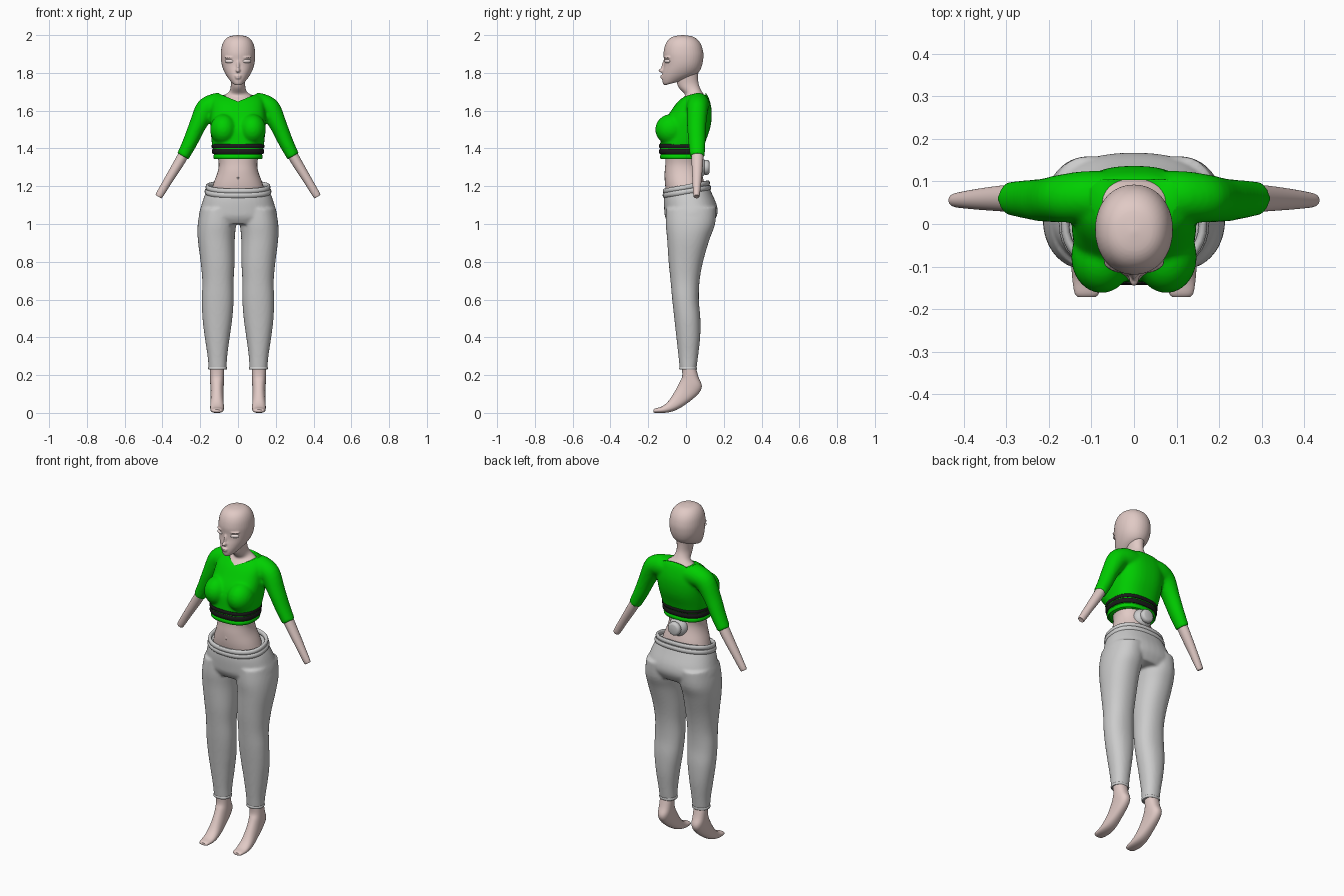
import bpy, bmesh, math
from mathutils import Vector, Matrix


def material(name, rgb):
    m = bpy.data.materials.new(name)
    m.diffuse_color = (*rgb, 1)
    return m


SKIN = material("skin", (0.75, 0.59, 0.56))
PALE = material("pale", (0.85, 0.74, 0.72))
GREEN = material("green_cloth", (0.0, 0.62, 0.0))
BLACK = material("black_band", (0.01, 0.01, 0.01))


def prof(rx, yf, zf, yb, zb, cx=0):
    """Ring given by half width, front point and back point."""
    return [cx, (yf + yb) / 2, (zf + zb) / 2, rx, 0, 0, 0, (yb - yf) / 2, (zb - zf) / 2]


def limb(s, x, y, z, ax, az, r, ry):
    """Ring across an arm; (ax, az) is the outward direction."""
    return [s * x, y, z, s * ax * r, 0, az * r, 0, ry, 0]


def loft(bm, secs, e=2.0, n=40, k=4, loop=False):
    """Skin smoothly interpolated superellipse rings."""
    m, path = len(secs), []
    for i in range(m if loop else m - 1):
        q = [Vector(secs[(i + d) % m if loop else min(max(i + d, 0), m - 1)]) for d in (-1, 0, 1, 2)]
        for j in range(k):
            t = j / k
            path.append(0.5 * (2 * q[1] + (q[2] - q[0]) * t + (2 * q[0] - 5 * q[1] + 4 * q[2] - q[3]) * t * t
                               + (3 * q[1] - q[0] - 3 * q[2] + q[3]) * t ** 3))
    if not loop:
        path.append(Vector(secs[-1]))
    rings = []
    for p in path:
        c, a, b = Vector(p[0:3]), Vector(p[3:6]), Vector(p[6:9])
        ring = []
        for i in range(n):
            u, v = math.cos(2 * math.pi * i / n), math.sin(2 * math.pi * i / n)
            ring.append(bm.verts.new(c + a * math.copysign(abs(u) ** (2 / e), u)
                                     + b * math.copysign(abs(v) ** (2 / e), v)))
        rings.append(ring)
    pairs = list(zip(rings, rings[1:])) + ([(rings[-1], rings[0])] if loop else [])
    for r0, r1 in pairs:
        for i in range(n):
            bm.faces.new((r0[i], r0[(i + 1) % n], r1[(i + 1) % n], r1[i]))
    if not loop:
        bm.faces.new(rings[0])
        bm.faces.new(rings[-1])


def ball(bm, c, r, rot=0.0, axis='Z'):
    mat = Matrix.Translation(c) @ Matrix.Rotation(rot, 4, axis) @ Matrix.Diagonal((*r, 1))
    bmesh.ops.create_uvsphere(bm, u_segments=24, v_segments=14, radius=1, matrix=mat)


def finish(bm, name, mat=None, voxel=0, smooth=4):
    bmesh.ops.recalc_face_normals(bm, faces=bm.faces)
    me = bpy.data.meshes.new(name)
    bm.to_mesh(me)
    bm.free()
    for p in me.polygons:
        p.use_smooth = True
    me.set_sharp_from_angle(angle=math.radians(45))
    if mat:
        me.materials.append(mat)
    ob = bpy.data.objects.new(name, me)
    bpy.context.collection.objects.link(ob)
    if voxel:
        r = ob.modifiers.new("fuse", 'REMESH')
        r.mode, r.voxel_size, r.use_smooth_shade = 'VOXEL', voxel, True
        sm = ob.modifiers.new("soften", 'SMOOTH')
        sm.factor, sm.iterations = 0.5, smooth
    return ob


def band(name, rx, yf, zf, yb, zb, h, t, mat=None, e=2.0, cx=0):
    """Padded ring around a body section."""
    bm, secs = bmesh.new(), []
    for j in range(10):
        w, d = t * math.cos(j * math.pi / 5), h * math.sin(j * math.pi / 5)
        secs.append(prof(rx + w, yf - w, zf + d, yb + w, zb + d, cx))
    loft(bm, secs, e, k=1, loop=True)
    return finish(bm, name, mat)


# Head with nose, lips and brows
bm = bmesh.new()
loft(bm, [prof(.012, -.11, 1.735, -.06, 1.748), prof(.03, -.119, 1.738, -.03, 1.756),
          prof(.047, -.125, 1.757, .02, 1.775), prof(.063, -.126, 1.782, .058, 1.795),
          prof(.076, -.122, 1.812, .075, 1.815), prof(.085, -.117, 1.84, .085, 1.84),
          prof(.09, -.117, 1.87, .091, 1.87), prof(.091, -.119, 1.905, .092, 1.905),
          prof(.085, -.111, 1.945, .082, 1.945), prof(.07, -.094, 1.975, .062, 1.975),
          prof(.045, -.066, 1.993, .033, 1.993), prof(.004, -.022, 2.0, -.014, 2.0)], 2.1)
ball(bm, (0, -.126, 1.812), (.012, .02, .011))
ball(bm, (0, -.119, 1.835), (.008, .011, .035), -.2, 'X')
ball(bm, (0, -.124, 1.783), (.019, .012, .006))
ball(bm, (0, -.123, 1.773), (.016, .012, .006))
for s in (1, -1):
    ball(bm, (s * .045, -.099, 1.882), (.03, .013, .006), s * .4)
finish(bm, "head", SKIN, .0045, 2)

# Eyes
for s, side in ((1, "left"), (-1, "right")):
    bm = bmesh.new()
    ball(bm, (s * .046, -.099, 1.862), (.026, .012, .011), s * .42)
    finish(bm, side + "_eye", PALE)

# Neck running into the upper chest
bm = bmesh.new()
loft(bm, [prof(.115, -.05, 1.60, .11, 1.63), prof(.105, -.043, 1.635, .105, 1.665),
          prof(.082, -.022, 1.66, .095, 1.685), prof(.048, -.006, 1.685, .078, 1.712),
          prof(.038, -.038, 1.722, .066, 1.745), prof(.04, -.05, 1.76, .064, 1.785),
          prof(.045, -.05, 1.80, .068, 1.82)])
finish(bm, "neck", SKIN)

# Bare waist with navel
bm = bmesh.new()
loft(bm, [prof(.145, -.1, 1.15, .1, 1.17), prof(.13, -.111, 1.21, .096, 1.22),
          prof(.108, -.113, 1.27, .08, 1.28), prof(.102, -.109, 1.32, .073, 1.32),
          prof(.112, -.108, 1.37, .075, 1.37)], 2.2)
finish(bm, "waist", SKIN)
bm = bmesh.new()
ball(bm, (0, -.111, 1.245), (.005, .004, .011))
finish(bm, "navel", SKIN)

# Cropped top: torso, bust and sleeves fused
bm = bmesh.new()
loft(bm, [prof(.122, -.13, 1.345, .084, 1.345), prof(.132, -.137, 1.39, .09, 1.39),
          prof(.14, -.136, 1.44, .105, 1.44), prof(.145, -.132, 1.50, .126, 1.50),
          prof(.147, -.112, 1.55, .135, 1.55), prof(.145, -.082, 1.595, .136, 1.60),
          prof(.14, -.05, 1.64, .128, 1.645), prof(.125, -.018, 1.67, .115, 1.68),
          prof(.09, .015, 1.688, .098, 1.70)], 2.5)
for s in (1, -1):
    ball(bm, (s * .076, -.078, 1.50), (.072, .085, .082))
    loft(bm, [limb(s, .06, .065, 1.63, 0, 1, .062, .06), limb(s, .12, .064, 1.63, .2, .98, .062, .06),
              limb(s, .172, .06, 1.603, .7, .72, .058, .056), limb(s, .217, .056, 1.515, .93, .36, .045, .05),
              limb(s, .255, .058, 1.43, .91, .41, .039, .045), limb(s, .292, .06, 1.358, .88, .47, .034, .039)])
top = finish(bm, "cropped_top", GREEN, .008, 5)

# V-neck cutter
bm = bmesh.new()
outline = [(-.14, 1.76), (-.1, 1.69), (0, 1.648), (.1, 1.69), (.14, 1.76)]
face = bm.faces.new([bm.verts.new((x, -.25, z)) for x, z in outline])
ext = bmesh.ops.extrude_face_region(bm, geom=[face])
bmesh.ops.translate(bm, vec=(0, .353, 0), verts=[v for v in ext["geom"] if isinstance(v, bmesh.types.BMVert)])
cutter = finish(bm, "neckline_cutter")
cutter.hide_render = True
cutter.display_type = 'WIRE'
cut = top.modifiers.new("neckline", 'BOOLEAN')
cut.operation, cut.object, cut.solver = 'DIFFERENCE', cutter, 'EXACT'

# Black bands and green hem
band("upper_black_band", .134, -.138, 1.412, .095, 1.412, .011, .006, BLACK, 2.5)
band("lower_black_band", .132, -.137, 1.384, .091, 1.384, .014, .006, BLACK, 2.5)
band("top_hem", .125, -.132, 1.356, .086, 1.356, .012, .006, GREEN, 2.5)

# Forearms
for s, side in ((1, "left"), (-1, "right")):
    bm = bmesh.new()
    loft(bm, [limb(s, .275, .06, 1.39, .87, .5, .028, .033), limb(s, .315, .06, 1.32, .86, .51, .027, .03),
              limb(s, .37, .058, 1.23, .85, .52, .023, .024), limb(s, .416, .056, 1.153, .85, .52, .02, .017),
              limb(s, .421, .056, 1.146, .85, .52, .014, .012)])
    finish(bm, side + "_forearm", SKIN)

# Trousers: pelvis and legs fused
bm = bmesh.new()
loft(bm, [prof(.16, -.112, 1.165, .118, 1.205), prof(.18, -.117, 1.125, .138, 1.16),
          prof(.198, -.115, 1.07, .163, 1.10), prof(.206, -.11, 1.035, .166, 1.05),
          prof(.18, -.09, 1.0, .14, 1.0)], 2.3)
for cx in (1, -1):
    loft(bm, [prof(.094, -.105, 1.08, .16, 1.09, cx * .105), prof(.101, -.107, 1.0, .154, 1.0, cx * .112),
              prof(.098, -.1, .92, .125, .92, cx * .115), prof(.09, -.092, .8, .09, .8, cx * .108),
              prof(.083, -.082, .7, .072, .7, cx * .106), prof(.084, -.073, .6, .068, .6, cx * .107),
              prof(.079, -.062, .5, .076, .5, cx * .109), prof(.066, -.051, .4, .075, .4, cx * .11),
              prof(.052, -.04, .3, .064, .3, cx * .109), prof(.047, -.033, .23, .055, .23, cx * .108)], 2.2)
finish(bm, "trousers", None, .008, 5)
band("waistband_upper", .162, -.113, 1.174, .117, 1.217, .014, .010, e=2.3)
band("waistband_lower", .168, -.115, 1.152, .124, 1.192, .014, .009, e=2.3)

# Trouser cuffs and tiptoe feet
for s, side in ((1, "left"), (-1, "right")):
    band(side + "_cuff", .046, -.032, .236, .054, .236, .008, .004, e=2.2, cx=s * .108)
    bm = bmesh.new()
    x = s * .111
    loft(bm, [prof(.038, -.022, .25, .05, .25, x), prof(.037, -.02, .195, .066, .19, x),
              prof(.036, -.032, .165, .084, .142, x), prof(.034, -.05, .13, .066, .102, x),
              prof(.034, -.075, .088, .012, .055, x), prof(.036, -.10, .055, -.05, .016, x),
              prof(.035, -.13, .033, -.105, .001, x), prof(.029, -.162, .024, -.16, .0, x),
              prof(.02, -.172, .017, -.172, .004, x)], 2.3)
    finish(bm, side + "_foot", SKIN)

# Round socket and knob on the lower back
bm = bmesh.new()
ball(bm, (0, .068, 1.3), (.056, .042, .056))
finish(bm, "back_socket")
bm = bmesh.new()
loft(bm, [[0, y, 1.3, r, 0, 0, 0, 0, r] for y, r in
          ((.09, .036), (.104, .04), (.114, .04), (.122, .034), (.125, .026))], n=12, k=1)
finish(bm, "back_knob")
